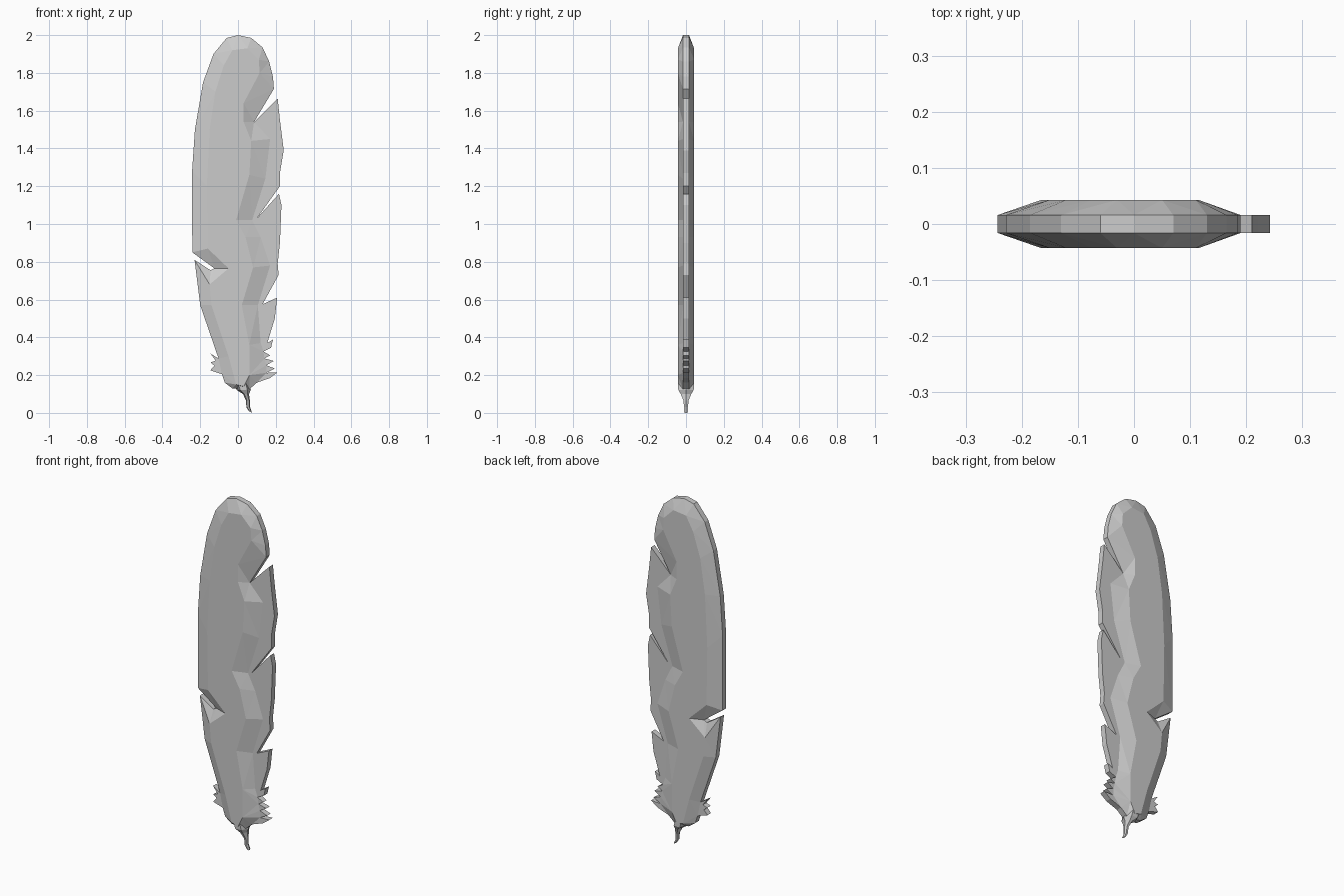
import bpy, bmesh, math
from mathutils import Vector
from mathutils.geometry import delaunay_2d_cdt

RIM, RIDGE = 0.016, 0.043   # half thickness at the rim and on the raised middle


def finish(bm, name):
    bmesh.ops.recalc_face_normals(bm, faces=bm.faces)
    mesh = bpy.data.meshes.new(name)
    bm.to_mesh(mesh)
    bm.free()
    bpy.context.collection.objects.link(bpy.data.objects.new(name, mesh))


# Vane outline (x, z): left side upwards, with tufts and one split
left = [(0.02, 0.125), (-0.03, 0.13), (-0.07, 0.16), (-0.085, 0.205),
        (-0.147, 0.225), (-0.125, 0.25), (-0.145, 0.267), (-0.118, 0.277),
        (-0.147, 0.315), (-0.103, 0.288), (-0.2, 0.57), (-0.23, 0.81),
        (-0.145, 0.755), (-0.125, 0.765), (-0.242, 0.85), (-0.243, 1.28),
        (-0.228, 1.5), (-0.185, 1.75), (-0.13, 1.9), (-0.06, 1.985), (0.0, 2.0)]
# Right side downwards, with three splits and the tufts
right = [(0.07, 1.985), (0.13, 1.935), (0.165, 1.86), (0.185, 1.78), (0.19, 1.715),
         (0.085, 1.54), (0.21, 1.665), (0.222, 1.55), (0.242, 1.39), (0.222, 1.27),
         (0.222, 1.2), (0.10, 1.03), (0.217, 1.16), (0.23, 1.1), (0.222, 0.9),
         (0.21, 0.79), (0.215, 0.73), (0.13, 0.575), (0.207, 0.61), (0.195, 0.5),
         (0.155, 0.37), (0.185, 0.388), (0.175, 0.345), (0.135, 0.325),
         (0.17, 0.305), (0.14, 0.288), (0.19, 0.275), (0.15, 0.252),
         (0.195, 0.235), (0.15, 0.212), (0.21, 0.215), (0.17, 0.185),
         (0.10, 0.16), (0.06, 0.125)]
# Raised middle, and the fold where its right slope meets the thin barbs
ridge = [(0.03, 0.14), (-0.01, 0.15), (-0.05, 0.3), (-0.14, 0.57), (-0.15, 0.68),
         (-0.05, 0.765), (-0.16, 0.87), (-0.165, 1.2), (-0.15, 1.5), (-0.12, 1.7),
         (-0.075, 1.84), (-0.03, 1.92), (0.05, 1.93), (0.11, 1.87), (0.115, 1.8), (0.03, 1.64),
         (0.03, 1.54), (0.07, 1.44), (0.06, 1.26), (-0.01, 1.02), (0.04, 0.93),
         (0.08, 0.77), (0.02, 0.57), (0.06, 0.36), (0.06, 0.2)]
fold = [(0.17, 1.45), (0.145, 1.24), (0.075, 1.02), (0.12, 0.93),
        (0.17, 0.78), (0.105, 0.57), (0.12, 0.37)]

outline = left + right
pts = [Vector(p) for p in outline + ridge + fold]
n, m, k = len(outline), len(ridge), len(fold)
half = [RIM] * n + [RIDGE] * m + [RIM] * k
edges = [(i, (i + 1) % n) for i in range(n)]
edges += [(n + i, n + (i + 1) % m) for i in range(m)]
edges += [(n + m + i, n + m + i + 1) for i in range(k - 1)]
verts, _, tris, origin, _, _ = delaunay_2d_cdt(pts, edges, [], 1, 1e-5)

# Vane: mirrored front and back skins joined by a thin rim
bm = bmesh.new()
skins = []
for side in (-1, 1):
    skins.append([bm.verts.new((v.x, side * (half[o[0]] if o else RIM), v.y))
                  for v, o in zip(verts, origin)])
count = {}
for t in tris:
    for skin in skins:
        bm.faces.new([skin[i] for i in t])
    for a, b in zip(t, t[1:] + t[:1]):
        count.setdefault(frozenset((a, b)), []).append((a, b))
for used in count.values():
    if len(used) == 1:
        a, b = used[0]
        bm.faces.new((skins[0][a], skins[0][b], skins[1][b], skins[1][a]))
bmesh.ops.dissolve_limit(bm, angle_limit=math.radians(0.5),
                         verts=bm.verts, edges=bm.edges)
finish(bm, "feather_vane")

# Quill: six-sided curved stem flaring into the vane (x, z, half width, half depth)
bm = bmesh.new()
rings = []
for x, z, rx, ry in [(0.067, 0.004, 0.008, 0.011), (0.054, 0.03, 0.01, 0.011),
                     (0.053, 0.065, 0.01, 0.013), (0.042, 0.1, 0.016, 0.028),
                     (0.03, 0.122, 0.038, 0.041), (0.02, 0.16, 0.04, 0.042)]:
    rings.append([bm.verts.new((x + rx * math.cos(i * math.pi / 3),
                                ry * math.sin(i * math.pi / 3) / 0.866,
                                z - (0.5 * rx * math.cos(i * math.pi / 3) if z < 0.01 else 0)))
                  for i in range(6)])
for lo, hi in zip(rings, rings[1:]):
    for i in range(6):
        j = (i + 1) % 6
        bm.faces.new((lo[i], lo[j], hi[j], hi[i]))
bm.faces.new(rings[0])
bm.faces.new(rings[-1])
finish(bm, "quill")
